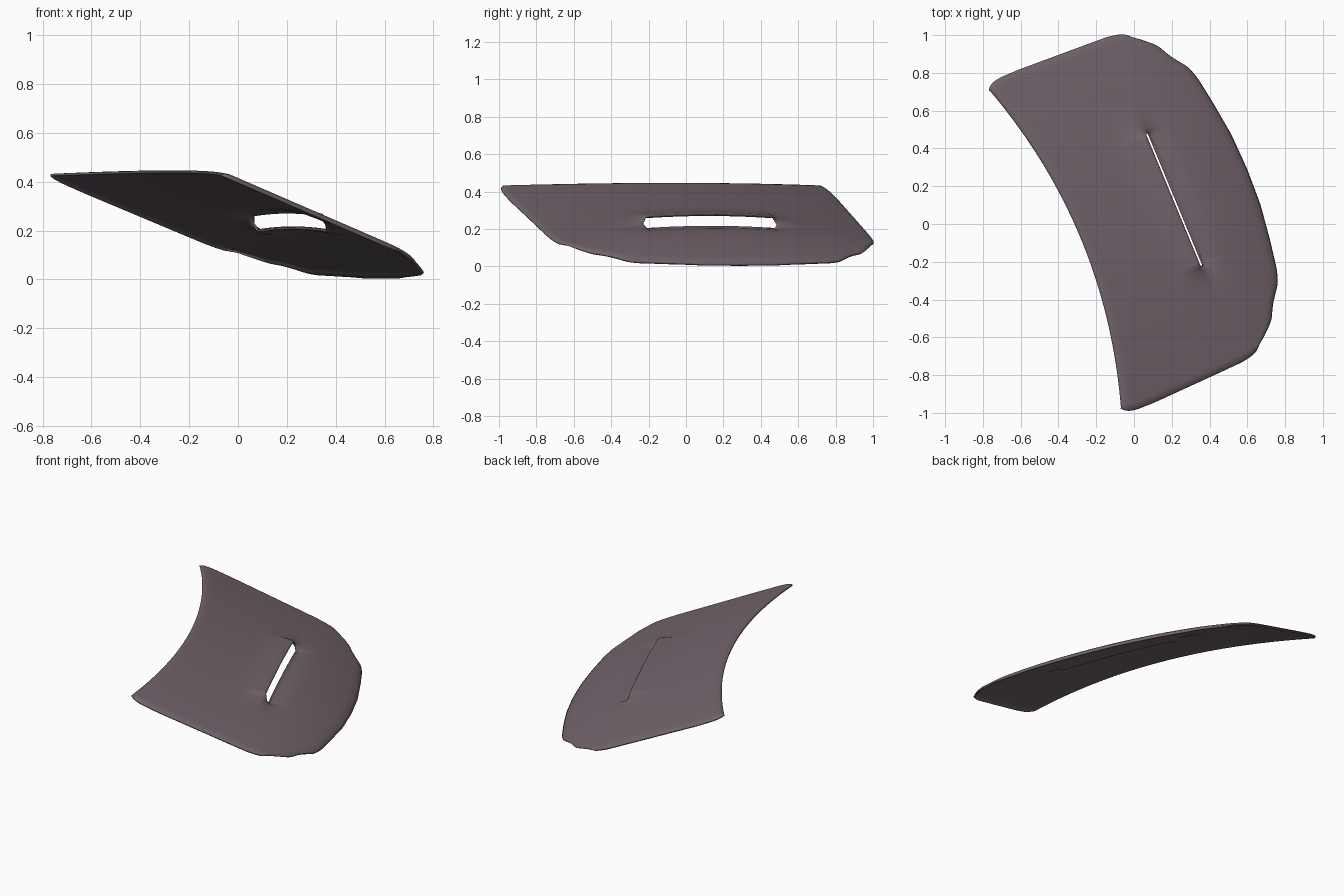
import bpy, bmesh, math

if "Cube" in bpy.data.objects:
    bpy.data.objects.remove(bpy.data.objects["Cube"])

A = math.radians(22.5)          # panel is turned about z
SLOT_U, SLOT_S = 0.25, 0.38     # slot position and half length
SLOT_P = 22                     # grid column that carries the slot
NP, NQ = 40, 120                # grid columns / rows


def lerp_table(t, x):
    for (x0, y0), (x1, y1) in zip(t, t[1:]):
        if x <= x1:
            return y0 + (y1 - y0) * (x - x0) / (x1 - x0)
    return t[-1][1]


def smooth_table(t, x, r):
    return sum(lerp_table(t, min(max(x + r * k / 3, t[0][0]), t[-1][0])) for k in range(-3, 4)) / 7


# outline: lower edge with small corner kinks, upper concave edge, end edges
LOWER = [(0, .665), (.2, .658), (.4, .632), (.55, .607), (.62, .585), (.67, .548), (.72, .513),
         (.79, .478), (.83, .435), (.87, .39), (.895, .35)]
END = [(0, .915), (.02, .938), (.06, .95), (.15, .952), (.5, .937), (.8, .922), (.92, .91), (1, .892)]


def upper_edge(s):
    return -.29 - .148 * (s / .93) ** 2


def height(u, s):
    z = .345 - .4 * u - .4 * max(0, u - .3) ** 2
    return z - .075 * (s / .94) ** 2


def louver(d, s, side):
    """Raised lip above the slot, sunken lip below it."""
    over = max(0, abs(s) - SLOT_S)
    w = max(0, 1 - over / .22) ** 2
    if side > 0:
        off = .034 * math.exp(-(d / .10) ** 2) * w
    else:
        off = -.024 * math.exp(-(d / .07) ** 2) * w
    if abs(s) > SLOT_S:
        off *= abs(d) / (abs(d) + .015 + over * .3)
    return off


bm = bmesh.new()


def point(i, j, side):
    q = -1 + 2 * j / NQ
    q = math.copysign(1 - (1 - abs(q)) ** 1.25, q)         # denser rows near the ends
    if i <= SLOT_P:
        t = i / SLOT_P
        t = t * t * (3 - 2 * t) * .6 + t * .4
    else:
        t = (i - SLOT_P) / (NP - SLOT_P)
        t = t * t * (3 - 2 * t) * .6 + t * .4
    p = .6 * t if i <= SLOT_P else .6 + .4 * t
    s = q * lerp_table(END, p)
    lo = upper_edge(q * .93)
    hi = smooth_table(LOWER, abs(q) * .895, .02)
    u = lo + (SLOT_U - lo) * t if i <= SLOT_P else SLOT_U + (hi - SLOT_U) * t
    edge = min(u - lo, hi - u, (1 - abs(q)) * .93)
    z = height(u, s) - .013 * max(0, 1 - edge / .035) ** 2
    z += louver(u - SLOT_U, s, side)
    if i == SLOT_P and abs(s) < SLOT_S:
        u -= side * .009
    v = s + .037
    c, n = math.cos(A), math.sin(A)
    return (c * u - n * v, n * u + c * v, z), abs(s) < SLOT_S


# grid, with the slot column doubled to open the cut
up, down = {}, {}
for i in range(NP + 1):
    for j in range(NQ + 1):
        co, cut = point(i, j, 1 if i <= SLOT_P else -1)
        up[i, j] = down[i, j] = bm.verts.new(co)
        if i == SLOT_P and cut:
            down[i, j] = bm.verts.new(point(i, j, -1)[0])
for i in range(NP):
    for j in range(NQ):
        g = down if i == SLOT_P else up
        bm.faces.new((g[i, j], up[i + 1, j], up[i + 1, j + 1], g[i, j + 1]))
bmesh.ops.recalc_face_normals(bm, faces=bm.faces)
if sum(f.normal.z for f in bm.faces) < 0:
    bmesh.ops.reverse_faces(bm, faces=bm.faces)

# stand on the floor, allowing for the sheet thickness
THICK = .01
low = min(v.co.z for v in bm.verts) - THICK * .9
for v in bm.verts:
    v.co.z -= low

mesh = bpy.data.meshes.new("curved_vent_panel")
bm.to_mesh(mesh)
bm.free()
panel = bpy.data.objects.new("curved_vent_panel", mesh)
bpy.context.collection.objects.link(panel)

mat = bpy.data.materials.new("dusty mauve grey")
mat.diffuse_color = (.165, .125, .147, 1)
mat.use_nodes = True
mat.node_tree.nodes["Principled BSDF"].inputs["Base Color"].default_value = mat.diffuse_color
mesh.materials.append(mat)

solid = panel.modifiers.new("thickness", 'SOLIDIFY')
solid.thickness = THICK
solid.offset = -1

bpy.context.view_layer.objects.active = panel
panel.select_set(True)
bpy.ops.object.shade_smooth_by_angle(angle=math.radians(50))
